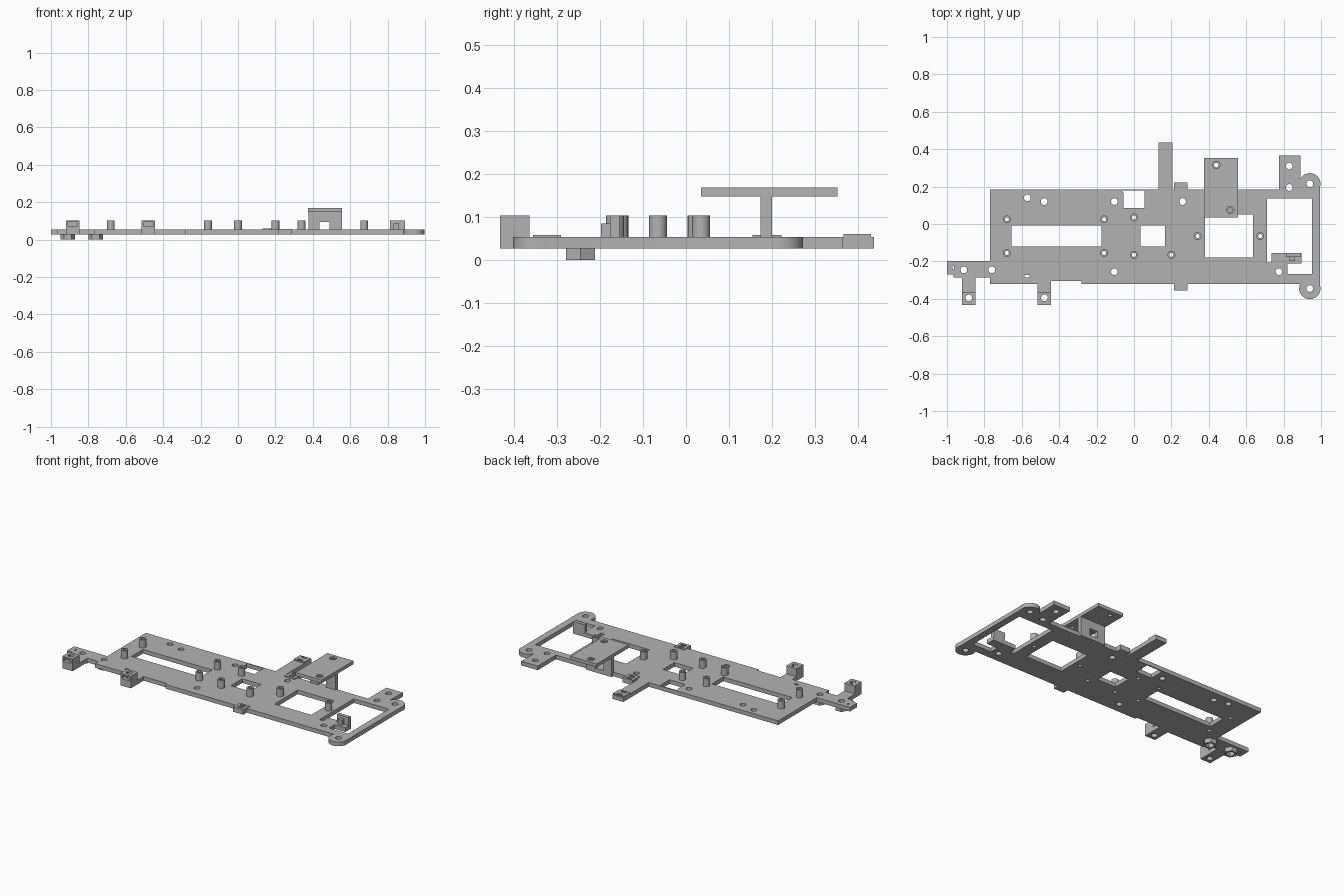
import bpy
from math import sin, cos, pi, radians

if "Cube" in bpy.data.objects:
    bpy.data.objects.remove(bpy.data.objects["Cube"])

grey = bpy.data.materials.new("plain grey")
grey.use_nodes = True
grey.diffuse_color = (0.45, 0.45, 0.45, 1)
grey.node_tree.nodes["Principled BSDF"].inputs["Base Color"].default_value = grey.diffuse_color

BOTTOM, TOP, POST_TOP = 0.027, 0.053, 0.103


def rect(x0, x1, y0, y1):
    return [(x0, y0), (x1, y0), (x1, y1), (x0, y1)]


def ring(x, y, r, n=20):
    return [(x + r * cos(2 * pi * i / n), y + r * sin(2 * pi * i / n)) for i in range(n)]


def arc(x, y, r, start, end, n=20):
    angles = [radians(start + (end - start) * i / n) for i in range(n + 1)]
    return [(x + r * cos(a), y + r * sin(a)) for a in angles]


def sheet(name, loops, low, high, upright=False):
    """Extrude an outline with inner holes along z, or along y when upright."""
    curve = bpy.data.curves.new(name, "CURVE")
    curve.dimensions = "2D"
    curve.fill_mode = "BOTH"
    curve.extrude = (high - low) / 2
    for loop in loops:
        spline = curve.splines.new("POLY")
        spline.points.add(len(loop) - 1)
        for point, (x, y) in zip(spline.points, loop):
            point.co = (x, y, 0, 1)
        spline.use_cyclic_u = True
    obj = bpy.data.objects.new(name, curve)
    bpy.context.collection.objects.link(obj)
    middle = (low + high) / 2
    obj.location = (0, middle, 0) if upright else (0, 0, middle)
    if upright:
        obj.rotation_euler.x = pi / 2
    bpy.ops.object.select_all(action="DESELECT")
    obj.select_set(True)
    bpy.context.view_layer.objects.active = obj
    bpy.ops.object.convert(target="MESH")
    obj = bpy.context.object
    bpy.ops.object.mode_set(mode="EDIT")
    bpy.ops.mesh.select_all(action="SELECT")
    bpy.ops.mesh.remove_doubles(threshold=0.0001)
    bpy.ops.mesh.normals_make_consistent(inside=False)
    bpy.ops.object.mode_set(mode="OBJECT")
    bpy.ops.object.shade_smooth_by_angle(angle=radians(30))
    obj.data.materials.clear()
    obj.data.materials.append(grey)
    return obj


posts = [(-0.68, 0.025), (-0.68, -0.155), (-0.16, 0.025), (-0.16, -0.155), (0, 0.035),
         (0, -0.165), (0.2, -0.165), (0.34, -0.065), (0.675, -0.065)]
nut_seats = [(-0.91, -0.245), (-0.76, -0.245)]
screw_holes = nut_seats + [(-0.57, 0.14), (-0.48, 0.12), (-0.105, 0.12), (0.26, 0.12),
                           (-0.105, -0.255), (0.775, -0.255), (0.94, 0.215),
                           (0.94, -0.345), (0.83, 0.31), (0.83, 0.195)]

# Chassis plate outline, clockwise from the back right corner
outline = [(-0.77, 0.185), (0.13, 0.185), (0.13, 0.437), (0.205, 0.437), (0.205, 0.185),
           (0.215, 0.185), (0.215, 0.222), (0.285, 0.222), (0.285, 0.185),
           (0.775, 0.185), (0.775, 0.365), (0.89, 0.365)]
outline += arc(0.94, 0.215, 0.057, 154, -15)
outline += arc(0.94, -0.345, 0.057, 15, -206)
outline += [(0.285, -0.32), (0.285, -0.355), (0.215, -0.355), (0.215, -0.32),
            (-0.28, -0.32), (-0.28, -0.305), (-0.443, -0.305), (-0.443, -0.365),
            (-0.515, -0.365), (-0.515, -0.32), (-0.77, -0.32), (-0.77, -0.287),
            (-0.847, -0.287), (-0.847, -0.365), (-0.92, -0.365), (-0.92, -0.287),
            (-0.965, -0.287), (-0.965, -0.27), (-1, -0.27), (-1, -0.198), (-0.77, -0.198)]

# Windows, slits and screw holes through the plate
end_window = [(0.71, 0.137), (0.952, 0.137), (0.952, -0.267), (0.82, -0.267),
              (0.82, -0.212), (0.895, -0.212), (0.895, -0.155), (0.735, -0.155),
              (0.735, -0.205), (0.71, -0.205)]
windows = [rect(-0.655, -0.175, -0.12, -0.007), rect(0.035, 0.165, -0.12, -0.007),
           [(-0.055, 0.085), (0.055, 0.085), (0.055, 0.178), (-0.065, 0.178), (-0.055, 0.165)],
           rect(0.38, 0.635, -0.18, 0.05), end_window,
           rect(-0.585, -0.56, -0.285, -0.272), rect(-0.97, -0.962, -0.24, -0.222)]
holes = [ring(x, y, 0.018) for x, y in screw_holes] + [ring(x, y, 0.011) for x, y in posts]
sheet("chassis_plate", [outline] + windows + holes, BOTTOM, TOP)

# Hollow standoff posts
for x, y in posts:
    sheet("standoff_post", [ring(x, y, 0.021), ring(x, y, 0.011)], TOP, POST_TOP)

# Hexagonal nut seats below the side arm
for x, y in nut_seats:
    sheet("nut_seat", [ring(x, y, 0.039, 6), ring(x, y, 0.025, 6)], 0, BOTTOM)

# Front mounting blocks with a nut slot between two solid layers
for x in (-0.883, -0.479):
    hole = ring(x, -0.395, 0.018)
    block = rect(x - 0.036, x + 0.036, -0.432, -0.363)
    slotted = [(x - 0.036, -0.432), (x - 0.026, -0.432), (x - 0.026, -0.375),
               (x + 0.026, -0.375), (x + 0.026, -0.432), (x + 0.036, -0.432),
               (x + 0.036, -0.363), (x - 0.036, -0.363)]
    sheet("mounting_block_base", [block, hole], BOTTOM, 0.072)
    sheet("mounting_block_slot", [slotted], 0.072, 0.094)
    sheet("mounting_block_top", [block, hole], 0.094, POST_TOP)

# Raised platform on a notched upright
support = [(0.378, BOTTOM), (0.555, BOTTOM), (0.555, 0.148), (0.378, 0.148)]
sheet("platform_upright", [support, rect(0.435, 0.49, TOP, 0.095)], 0.173, 0.2, True)
platform = rect(0.375, 0.556, 0.035, 0.352)
spots = [(0.44, 0.315), (0.515, 0.075)]
sheet("platform_base", [platform] + [ring(x, y, 0.012) for x, y in spots], 0.147, 0.158)
sheet("platform_top", [platform] + [ring(x, y, 0.022, 6) for x, y in spots], 0.158, 0.168)

# Upright bracket beside the end window
sheet("bracket_upright", [rect(0.812, 0.893, TOP, POST_TOP)], -0.177, -0.155, True)
sheet("bracket_rib", [rect(0.832, 0.86, TOP, 0.085)], -0.197, -0.177, True)

# Slotted edge clips and the raised tip of the back tab
for y0, y1 in ((0.155, 0.222), (-0.355, -0.29)):
    slots = [rect(0.232, 0.268, y - 0.007, y + 0.007) for y in (y0 + 0.022, y1 - 0.018)]
    sheet("edge_clip", [rect(0.215, 0.285, y0, y1)] + slots, TOP, 0.058)
tip_slots = [rect(0.148, 0.184, y - 0.007, y + 0.007) for y in (0.38, 0.42)]
sheet("back_tab_tip", [rect(0.13, 0.205, 0.366, 0.43)] + tip_slots, TOP, 0.06)
